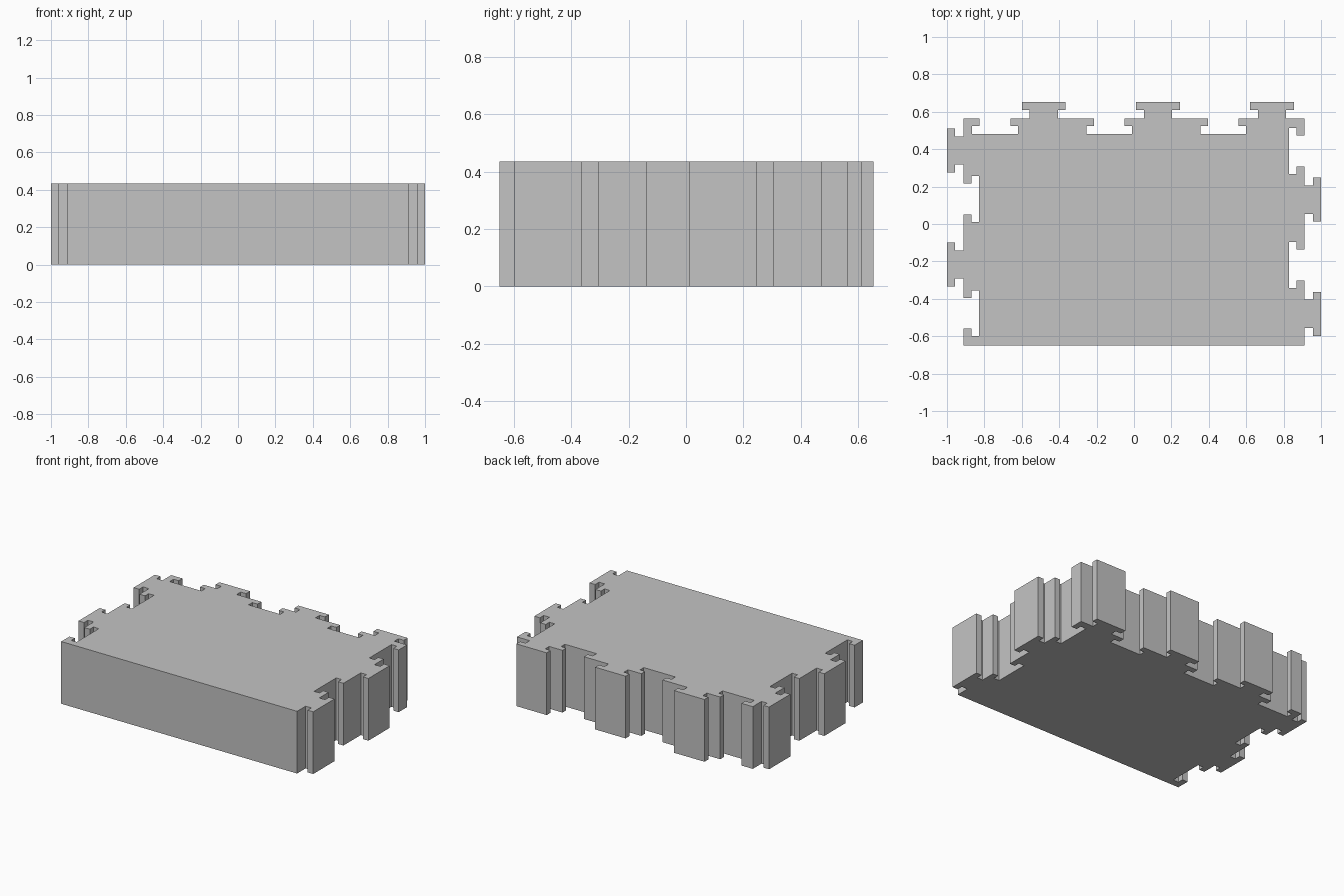
import bpy
import bmesh

cube = bpy.data.objects.get("Cube")
if cube:
    bpy.data.objects.remove(cube, do_unlink=True)

HEIGHT = 0.435
PITCH = 0.61
LEVELS = (0.0, 0.042, 0.084, 0.129, 0.172)  # depths of the stepped tabs


def tab(c):
    """Two-stage interlocking tab centred at c: (along, outward) points."""
    f, a, b, n, h = LEVELS
    return [(c + s, d) for s, d in (
        (-.1825, f), (-.1825, a), (-.2225, a), (-.2225, b),
        (-.12, b), (-.12, n), (-.1625, n), (-.1625, h),
        (.0725, h), (.0725, n), (.031, n), (.031, b),
        (.2225, b), (.2225, a), (.1825, a), (.1825, f))]


def edge(start, full_tabs):
    """Edge with a clipped tab at each corner and full tabs between."""
    points = tab(start)[12:]
    for i in range(full_tabs):
        points += tab(start + PITCH * (i + 1))
    return points + tab(start + PITCH * (full_tabs + 1))[:12]


# Clockwise outline: left, back and right edges, then the plain front
SIDE, BACK, CORNER_X, CORNER_Y, FRONT = .828, .481, .912, .565, -.65
outline = [(-CORNER_X, FRONT)]
outline += [(-SIDE - d, s) for s, d in edge(-.782, 1)]
outline += [(-CORNER_X, CORNER_Y)]
outline += [(s, BACK + d) for s, d in edge(-1.0475, 2)]
outline += [(CORNER_X, CORNER_Y)]
outline += [(SIDE + d, -s) for s, d in edge(-.695, 1)]
outline += [(CORNER_X, FRONT)]

# Extrude the outline into a solid tile
bm = bmesh.new()
base = bm.faces.new([bm.verts.new((x, y, 0)) for x, y in outline])
top = bmesh.ops.extrude_face_region(bm, geom=[base], use_keep_orig=True)
bmesh.ops.translate(bm, vec=(0, 0, HEIGHT), verts=[
    g for g in top["geom"] if isinstance(g, bmesh.types.BMVert)])
bmesh.ops.recalc_face_normals(bm, faces=bm.faces)
mesh = bpy.data.meshes.new("interlocking_tile")
bm.to_mesh(mesh)
bm.free()
tile = bpy.data.objects.new("interlocking_tile", mesh)
bpy.context.collection.objects.link(tile)

# Plain grey material
grey = bpy.data.materials.new("light_grey")
grey.use_nodes = True
colour = (0.55, 0.55, 0.55, 1)
grey.diffuse_color = colour
grey.node_tree.nodes["Principled BSDF"].inputs["Base Color"].default_value = colour
mesh.materials.append(grey)
